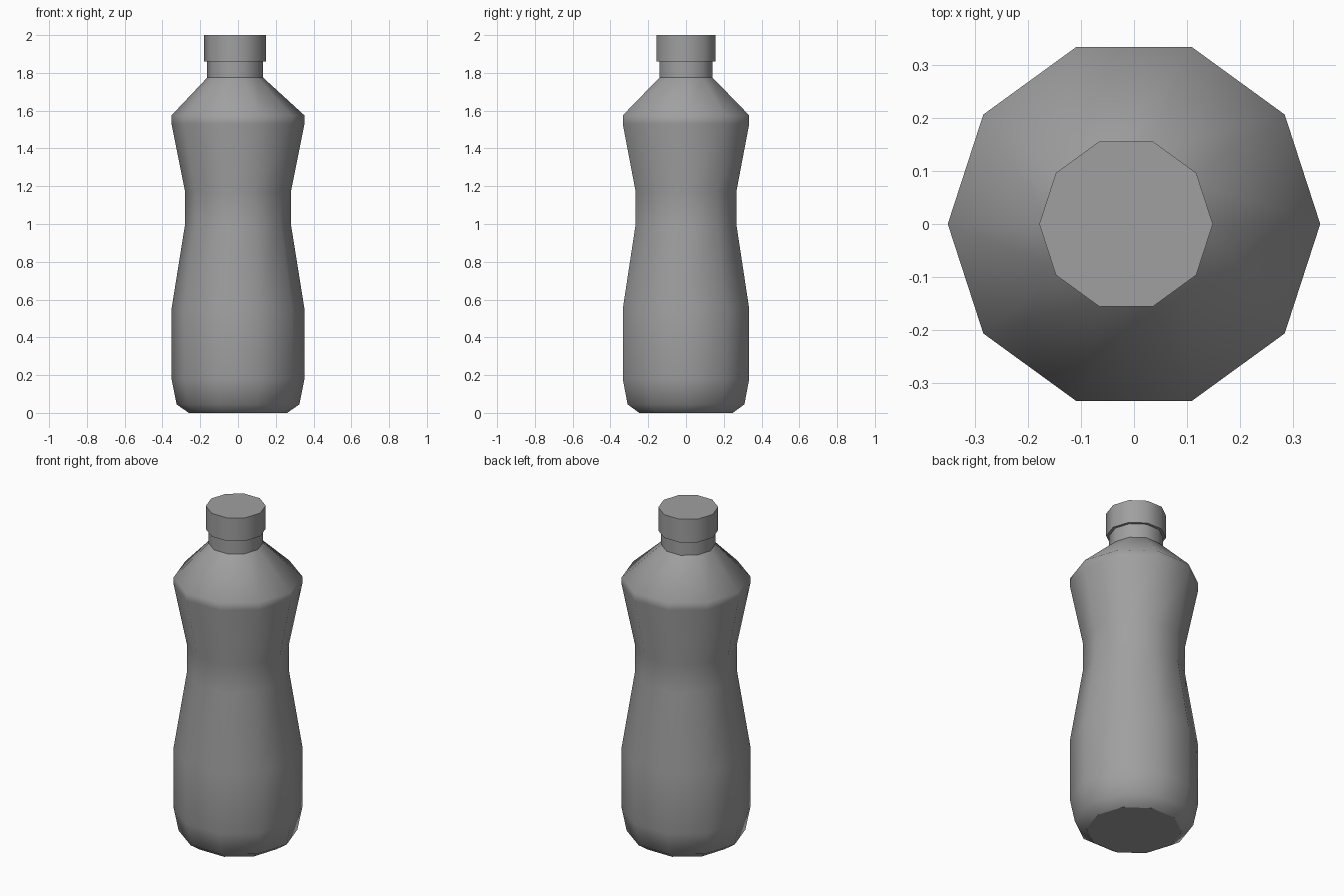
import bpy, bmesh, math

cube = bpy.data.objects.get("Cube")
if cube:
    bpy.data.objects.remove(cube, do_unlink=True)

SIDES = 10
grey = bpy.data.materials.new("plain grey")
grey.use_nodes = True
colour = (0.35, 0.35, 0.35, 1)
grey.diffuse_color = colour
grey.node_tree.nodes["Principled BSDF"].inputs["Base Color"].default_value = colour


def lathe(name, profile, bottom, top):
    """Stack ten-sided rings (centre x, radius, height) and close chosen ends."""
    bm = bmesh.new()
    rings = []
    for cx, r, z in profile:
        angles = [math.tau * i / SIDES for i in range(SIDES)]
        rings.append([bm.verts.new((cx + r * math.cos(a), r * math.sin(a), z)) for a in angles])
    for low, high in zip(rings, rings[1:]):
        for i in range(SIDES):
            j = (i + 1) % SIDES
            bm.faces.new((low[i], low[j], high[j], high[i])).smooth = True
    # Flat ends with crisp rims
    ends = []
    if bottom:
        ends.append(bm.faces.new(rings[0][::-1]))
    if top:
        ends.append(bm.faces.new(rings[-1]))
    for face in ends:
        face.smooth = False
        for edge in face.edges:
            edge.smooth = False
    mesh = bpy.data.meshes.new(name)
    bm.to_mesh(mesh)
    bm.free()
    mesh.materials.append(grey)
    obj = bpy.data.objects.new(name, mesh)
    bpy.context.collection.objects.link(obj)
    return obj


OFF = -0.015  # neck and cap sit slightly off centre

# Waisted body with sloping shoulder
lathe("bottle_body", [
    (0, 0.26, 0), (0, 0.325, 0.045), (0, 0.352, 0.18), (0, 0.352, 0.55),
    (0, 0.28, 1.0), (0, 0.28, 1.17), (0, 0.352, 1.53), (0, 0.352, 1.575),
    (OFF, 0.148, 1.775)], True, False)

# Short neck
lathe("bottle_neck", [(OFF, 0.148, 1.775), (OFF, 0.148, 1.86)], False, False)

# Overhanging cap
lathe("bottle_cap", [(OFF, 0.164, 1.86), (OFF, 0.164, 2.0)], True, True)
